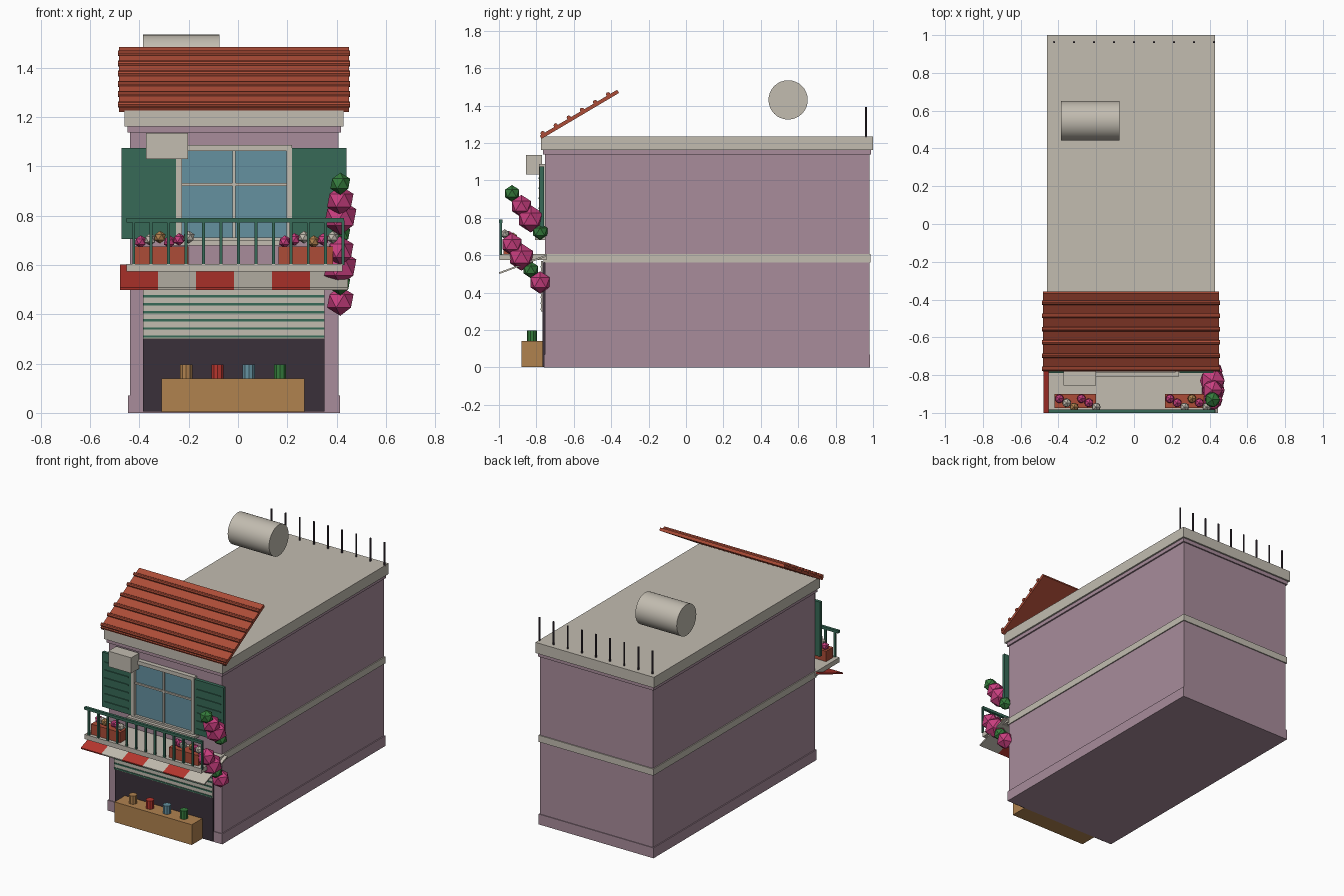
import bpy, bmesh, math
from mathutils import Matrix, Vector

if "Cube" in bpy.data.objects:
    bpy.data.objects.remove(bpy.data.objects["Cube"])


def mat(name, hexcode):
    m = bpy.data.materials.new(name)
    c = [int(hexcode[i:i + 2], 16) / 255 for i in (0, 2, 4)]
    lin = [v / 12.92 if v <= 0.04045 else ((v + 0.055) / 1.055) ** 2.4 for v in c]
    m.diffuse_color = (*lin, 1)
    m.use_nodes = True
    m.node_tree.nodes["Principled BSDF"].inputs["Base Color"].default_value = m.diffuse_color
    return m


MAUVE = mat("mauve wall", "A88C9B")
STONE = mat("pale stone", "C2BCB0")
DARK = mat("dark interior", "3A303A")
WOOD = mat("wood brown", "B0824F")
RED = mat("awning red", "B8362E")
TERRA = mat("terracotta", "AC4C37")
GREEN = mat("shutter green", "376A57")
BLUE = mat("window blue", "6591A0")
PINK = mat("blossom pink", "CA3F80")
LEAF = mat("leaf green", "357C3C")
CX = -0.016  # centre line of the house


def finish(name, bm, material):
    me = bpy.data.meshes.new(name)
    bm.to_mesh(me)
    bm.free()
    me.materials.append(material)
    ob = bpy.data.objects.new(name, me)
    bpy.context.collection.objects.link(ob)
    return ob


def add_box(bm, x0, x1, y0, y1, z0, z1):
    m = Matrix.Translation(((x0 + x1) / 2, (y0 + y1) / 2, (z0 + z1) / 2)) @ \
        Matrix.Diagonal((x1 - x0, y1 - y0, z1 - z0, 1))
    bmesh.ops.create_cube(bm, size=1, matrix=m)


def boxes(name, material, *dims):
    bm = bmesh.new()
    for d in dims:
        add_box(bm, *d)
    return finish(name, bm, material)


def cylinder(name, material, loc, r, depth, seg, axis="Z"):
    bm = bmesh.new()
    rot = Matrix.Rotation(math.pi / 2, 4, "Y") if axis == "X" else Matrix()
    bmesh.ops.create_cone(bm, cap_ends=True, segments=seg, radius1=r, radius2=r,
                          depth=depth, matrix=Matrix.Translation(loc) @ rot)
    return finish(name, bm, material)


def blob(name, material, loc, r):
    bm = bmesh.new()
    bmesh.ops.create_icosphere(bm, subdivisions=1, radius=r, matrix=Matrix.Translation(loc))
    return finish(name, bm, material)


def extrude_x(name, material, profile, x0, x1):
    bm = bmesh.new()
    f = bm.faces.new([bm.verts.new((x0, y, z)) for y, z in profile])
    g = bmesh.ops.extrude_face_region(bm, geom=[f])
    bmesh.ops.translate(bm, vec=(x1 - x0, 0, 0),
                        verts=[v for v in g["geom"] if isinstance(v, bmesh.types.BMVert)])
    bmesh.ops.recalc_face_normals(bm, faces=bm.faces)
    return finish(name, bm, material)


# House shell: walls, plinth, string course, cornice
def ring(name, material, half, y0, y1, z0, z1):
    boxes(name, material, (CX - half, CX + half, y0, y1, z0, z1))


ring("walls", MAUVE, 0.423, -0.755, 0.98, 0, 1.17)
ring("plinth", MAUVE, 0.43, -0.76, 0.985, 0, 0.07)
ring("string_course", STONE, 0.43, -0.762, 0.987, 0.56, 0.605)
ring("cornice_moulding", MAUVE, 0.433, -0.764, 0.989, 1.138, 1.165)
ring("cornice_roof_slab", STONE, 0.444, -0.775, 1.0, 1.163, 1.235)

# Shop front: dark opening, rolled shutter with green grooves
boxes("shop_opening", DARK, (-0.385, 0.35, -0.768, -0.75, 0.005, 0.56))
boxes("roller_shutter", STONE, (-0.385, 0.35, -0.775, -0.765, 0.30, 0.57))
boxes("shutter_grooves", GREEN, *[(-0.385, 0.35, -0.779, -0.774, z, z + 0.009)
                                  for z in [0.306 + 0.0325 * i for i in range(8)]])

# Counter with goods
boxes("counter", WOOD, (-0.31, 0.27, -0.88, -0.76, 0.003, 0.14))
for i, m in enumerate((WOOD, RED, BLUE, LEAF)):
    cylinder(f"jar_{i + 1}", m, (-0.21 + 0.127 * i, -0.823, 0.167), 0.026, 0.058, 10)

# Sloped awning, one strip per colour
for i in range(6):
    x = -0.478 + 0.154 * i
    extrude_x(f"awning_strip_{i + 1}", STONE if i % 2 else RED,
              [(-0.998, 0.499), (-0.745, 0.593), (-0.748, 0.602), (-1.0, 0.508)], x, x + 0.154)

# Balcony: slab, balusters and handrail
boxes("balcony_slab", STONE, (-0.452, 0.424, -0.998, -0.745, 0.573, 0.605))
boxes("balcony_railing", GREEN, (-0.452, 0.43, -1.0, -0.982, 0.773, 0.791),
      *[(x - 0.006, x + 0.006, -0.997, -0.985, 0.60, 0.78)
        for x in [-0.423 + 0.0708 * i for i in range(13)]])

# Planters with small flowers
for side, x0 in (("left", -0.42), ("right", 0.165)):
    boxes(f"planter_{side}", TERRA, (x0, x0 + 0.22, -0.975, -0.9, 0.605, 0.675))
    for i, m in enumerate((PINK, PINK, STONE, WOOD, PINK, STONE) if side == "right"
                          else (PINK, STONE, WOOD, PINK, PINK, STONE)):
        blob(f"flower_{side}_{i + 1}", m,
             (x0 + 0.025 + 0.039 * i, -0.925 - 0.022 * (i % 3), 0.695 + 0.009 * (i % 3)), 0.026)

# Window: glass, frame, glazing bars, sill and head
boxes("window_glass", BLUE, (-0.24, 0.21, -0.768, -0.75, 0.69, 1.07))
boxes("window_frame", STONE,
      (-0.252, -0.228, -0.785, -0.75, 0.69, 1.088), (0.196, 0.22, -0.785, -0.75, 0.69, 1.088),
      (-0.252, 0.22, -0.785, -0.75, 1.062, 1.088), (-0.252, 0.22, -0.785, -0.75, 0.69, 0.712),
      (CX - 0.006, CX + 0.006, -0.778, -0.75, 0.7, 1.07),
      (-0.24, 0.21, -0.778, -0.75, 0.921, 0.932))
boxes("window_sill", STONE, (-0.27, 0.238, -0.807, -0.75, 0.68, 0.70))

# Louvred shutters
for side, x0, x1 in (("left", -0.472, -0.252), ("right", 0.22, 0.44)):
    boxes(f"window_shutter_{side}", GREEN, (x0, x1, -0.782, -0.76, 0.705, 1.075))
    boxes(f"louvres_{side}", GREEN, *[(x0 + 0.02, x1 - 0.02, -0.788, -0.78, z, z + 0.007)
                                      for z in [0.74 + 0.0535 * i for i in range(6)]])

# Air conditioner box
boxes("air_conditioner", STONE, (-0.373, -0.202, -0.855, -0.77, 1.03, 1.135))

# Climbing blossom, two cascades of four clumps
for i in range(8):
    k = (1, 2, 3, 0, 1, 2, 0, 1)[i]
    m, r = ((LEAF, 0.045), (PINK, 0.06), (PINK, 0.073), (LEAF, 0.045))[
        (0, 1, 2, 0, 1, 2, 0, 1)[i]]
    blob(f"climber_clump_{i + 1}", m,
         (0.415, -0.93 + 0.05 * (i % 4), 0.93 - 0.068 * i), r)

# Sloped tile canopy with raised ridges
p0, p1 = Vector((-0.772, 1.222)), Vector((-0.358, 1.467))
d = (p1 - p0).normalized()
n = Vector((-d.y, d.x))
extrude_x("tile_canopy", TERRA, [p0, p1, p1 + n * 0.02, p0 + n * 0.02], -0.483, 0.451)
for i in range(6):
    c = p0 + d * (0.02 + 0.0815 * i) + n * 0.023
    cylinder(f"tile_ridge_{i + 1}", TERRA, (CX, c.x, c.y), 0.012, 0.942, 8, "X")

# Water tank
tank = cylinder("water_tank", STONE, (-0.231, 0.546, 1.43), 0.105, 0.31, 32, "X")
for p in tank.data.polygons:
    p.use_smooth = len(p.vertices) == 4

# Reinforcing rods along the back edge
for i in range(9):
    cylinder(f"roof_rod_{i + 1}", DARK, (-0.423 + 0.1058 * i, 0.963, 1.31), 0.006, 0.162, 6)
